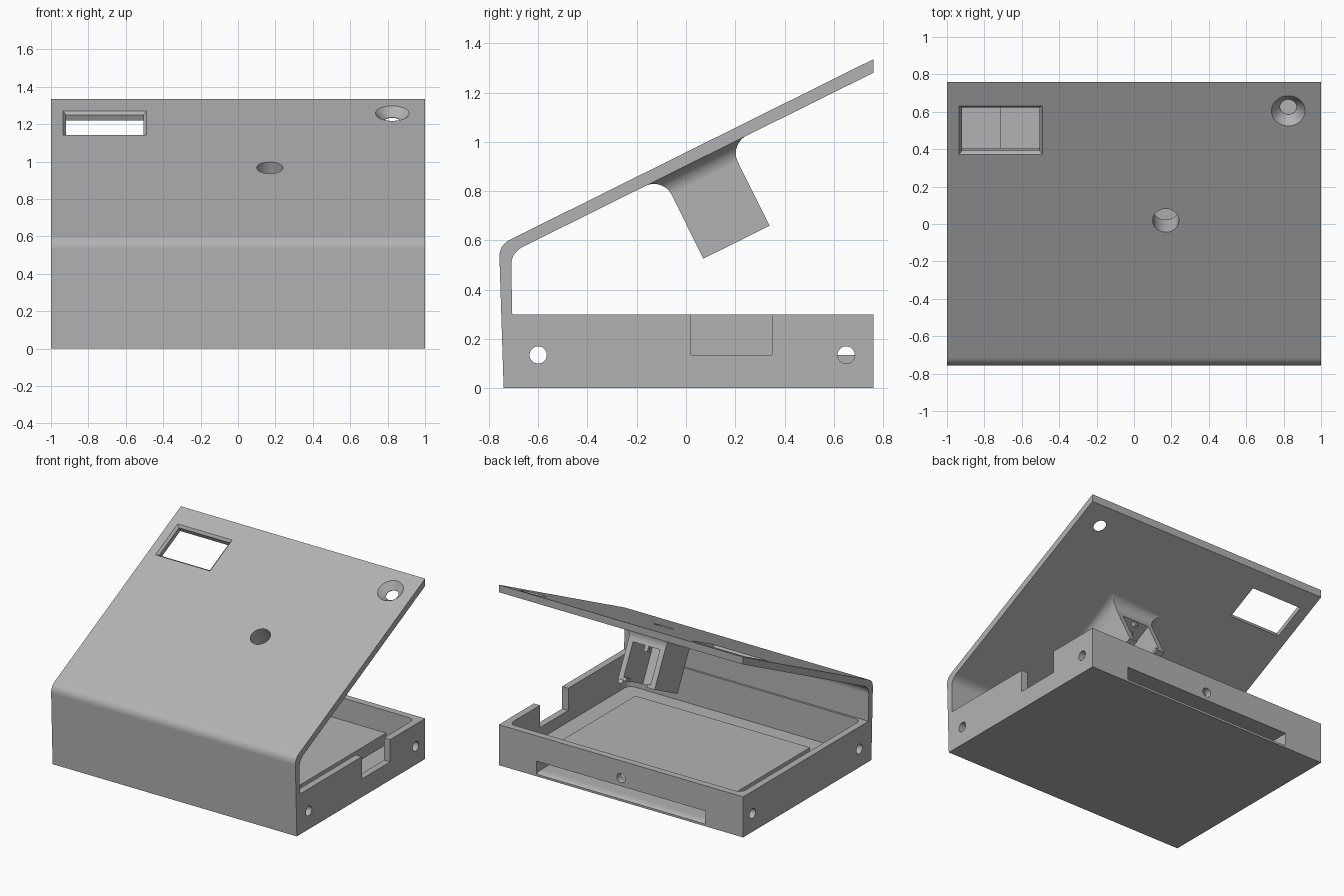
import bpy, bmesh, math
from mathutils import Vector, Matrix

if "Cube" in bpy.data.objects:
    bpy.data.objects.remove(bpy.data.objects["Cube"])

# one plain colour
grey = bpy.data.materials.new("light_grey")
grey.diffuse_color = (0.45, 0.45, 0.45, 1)
grey.use_nodes = True
grey.node_tree.nodes["Principled BSDF"].inputs["Base Color"].default_value = grey.diffuse_color

# frame of the sloping panel: x across, y up the slope, z outward
ANG = math.atan(0.4966)
C, S = math.cos(ANG), math.sin(ANG)
PANEL = Matrix.Translation((0, 0, 0.9576)) @ Matrix.Rotation(ANG, 4, 'X')
WORLD = Matrix.Identity(4)


def loft(name, rings, frame=WORLD):
    """Closed solid through rings of points."""
    bm = bmesh.new()
    vs = [[bm.verts.new(frame @ Vector(p)) for p in r] for r in rings]
    n = len(vs[0])
    for a, b in zip(vs, vs[1:]):
        for i in range(n):
            bm.faces.new((a[i], a[(i + 1) % n], b[(i + 1) % n], b[i]))
    bm.faces.new(vs[0][::-1])
    bm.faces.new(vs[-1])
    bmesh.ops.recalc_face_normals(bm, faces=bm.faces)
    me = bpy.data.meshes.new(name)
    bm.to_mesh(me)
    bm.free()
    me.materials.append(grey)
    ob = bpy.data.objects.new(name, me)
    bpy.context.collection.objects.link(ob)
    return ob


def rect(x0, x1, y0, y1, z):
    return [(x0, y0, z), (x1, y0, z), (x1, y1, z), (x0, y1, z)]


def box(name, x, y, z, frame=WORLD):
    return loft(name, [rect(*x, *y, z[0]), rect(*x, *y, z[1])], frame)


def circle(cx, cy, r, z, n=40):
    return [(cx + r * math.cos(2 * math.pi * i / n),
             cy + r * math.sin(2 * math.pi * i / n), z) for i in range(n)]


def combine(ob, other, op):
    """Apply a boolean and remove the helper."""
    other.hide_render = True
    m = ob.modifiers.new(op, 'BOOLEAN')
    m.operation, m.object, m.solver = op, other, 'EXACT'
    bpy.ops.object.select_all(action='DESELECT')
    bpy.context.view_layer.objects.active = ob
    ob.select_set(True)
    bpy.ops.object.modifier_apply(modifier=m.name)
    bpy.data.objects.remove(other)


def cut(ob, other):
    combine(ob, other, 'DIFFERENCE')


def bend(a, corner, b, n=12):
    """Rounded corner from a to b."""
    a, k, b = Vector(a), Vector(corner), Vector(b)
    return [tuple(a * (1 - t) ** 2 + k * 2 * t * (1 - t) + b * t * t)
            for t in (i / n for i in range(n + 1))]


# case side outline: base block, front wall and sloping panel in one profile
outline = [(-0.74, 0), (0.76, 0), (0.76, 0.3), (-0.705, 0.3)]
outline += bend((-0.709, 0.495), (-0.711, 0.549), (-0.66, 0.575))
outline += [(0.76, 1.28), (0.76, 1.335)]
outline += bend((-0.713, 0.6035), (-0.759, 0.581), (-0.757, 0.53))
case = loft("case_body", [[(x, y, z) for y, z in outline] for x in (-1, 1)])

# tray interior with rounded vertical corners
R = 0.05
plan = []
for cx, cy, a0 in ((0.9, 0.66, 0), (-0.9, 0.66, 90), (-0.9, -0.64, 180), (0.9, -0.64, 270)):
    for i in range(9):
        a = math.radians(a0 + i * 11.25)
        plan.append((cx + R * math.cos(a), cy + R * math.sin(a)))
cut(case, loft("tray_cutter", [[(x, y, z) for x, y in plan] for z in (0.05, 0.42)]))

# notch in the right wall
cut(case, box("notch_cutter", (0.9, 1.1), (0.02, 0.35), (0.135, 0.4)))

# screw holes through the side walls and the rear wall
TO_X = Matrix.Rotation(math.pi / 2, 4, 'Y')
for y in (-0.6, 0.65):
    cut(case, loft("side_hole_cutter",
                   [circle(-0.135, y, 0.035, x) for x in (-1.1, 1.1)], TO_X))
TO_Y = Matrix.Rotation(-math.pi / 2, 4, 'X')
cut(case, loft("rear_hole_cutter",
               [circle(0, -0.172, 0.034, y) for y in (0.6, 0.9)], TO_Y))

# raised bay on the tray floor with a slot open to the rear
combine(case, box("bay", (-0.715, 0.715), (-0.43, 0.73), (0.03, 0.135)), 'UNION')
slot = [(-0.41, 0.112), (-0.41, 0.03)] + bend((0.7, 0.03), (0.745, 0.03), (0.765, 0.012), 8)
slot += [(0.8, 0.012), (0.8, 0.112)]
cut(case, loft("slot_cutter", [[(x, y, z) for y, z in slot] for x in (-0.69, 0.69)]))

# flared switch holder under the panel
BX, BU, H, F = 0.17, 0.021, 0.15, 0.08
rings = []


def square(h, z):
    return rect(BX - h, BX + h, BU - h, BU + h, z)


rings.append(square(H, -0.418))
for i in range(13):
    a = math.radians(i * 7.5)
    rings.append(square(H + F * (1 - math.cos(a)), -0.129 + F * math.sin(a)))
rings.append(square(H + F, -0.03))
combine(case, loft("holder", rings, PANEL), 'UNION')
cut(case, box("holder_cavity_cutter", (0.06, 0.28), (-0.09, 0.4), (-0.5, -0.15), PANEL))
cut(case, loft("button_hole_cutter", [circle(BX, BU, 0.07, z) for z in (-0.2, 0.1)], PANEL))

# small retaining lips in the holder
for name, x, u, n in (("lip_left", (0.055, 0.085), (0.12, 0.17), (-0.418, -0.395)),
                      ("lip_right", (0.255, 0.285), (0.12, 0.17), (-0.418, -0.395)),
                      ("lip_back", (0.15, 0.19), (-0.095, -0.06), (-0.418, -0.395)),
                      ("lip_top", (0.155, 0.185), (0.14, 0.165), (-0.19, -0.145))):
    box(name, x, u, n, PANEL)

# window with a bevelled outer rim
u0, u1 = 0.385 / C, 0.617 / C
B = 0.016
cut(case, loft("window_cutter", [
    rect(-0.92, -0.505, u0, u1, -0.1),
    rect(-0.92, -0.505, u0, u1, -B),
    rect(-0.92 - 2 * B, -0.505 + 2 * B, u0 - 2 * B, u1 + 2 * B, B)], PANEL))

# countersunk hole
cu = 0.605 / C
cut(case, loft("countersink_cutter", [
    circle(0.825, cu, 0.044, -0.1), circle(0.825, cu, 0.044, -0.046),
    circle(0.825, cu, 0.09, 0), circle(0.825, cu, 0.11, 0.02)], PANEL))

# smooth the curves, keep the flats flat
bpy.ops.object.select_all(action='DESELECT')
case.select_set(True)
bpy.context.view_layer.objects.active = case
bpy.ops.object.shade_smooth_by_angle(angle=math.radians(25))
wn = case.modifiers.new("flat_faces", 'WEIGHTED_NORMAL')
wn.keep_sharp = True
